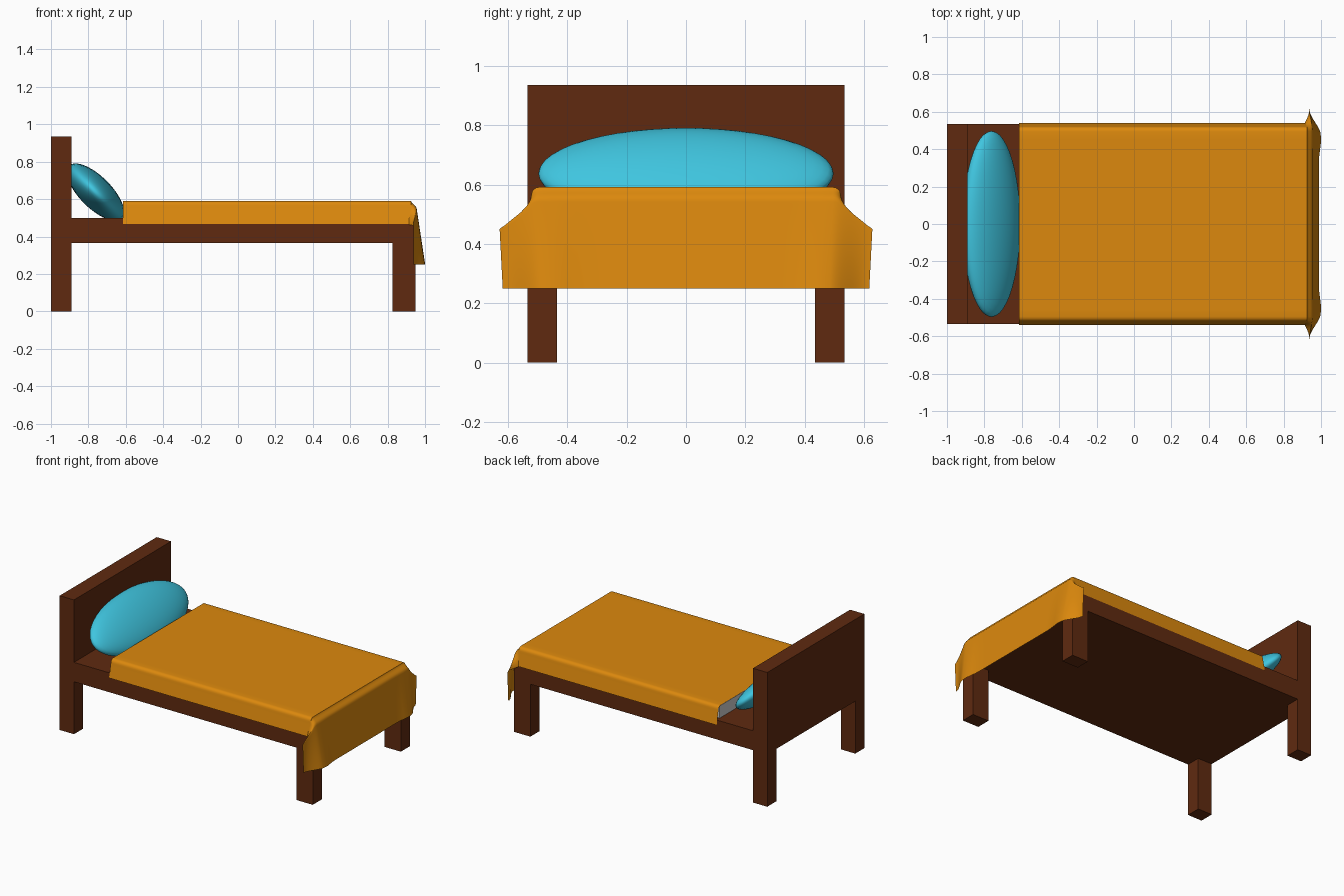
import bpy, math
from mathutils import Matrix

if "Cube" in bpy.data.objects:
    bpy.data.objects.remove(bpy.data.objects["Cube"])


def material(name, rgb):
    m = bpy.data.materials.new(name)
    m.diffuse_color = (*rgb, 1)
    m.use_nodes = True
    m.node_tree.nodes["Principled BSDF"].inputs["Base Color"].default_value = m.diffuse_color
    return m


WOOD = material("wood", (0.115, 0.023, 0.005))
ORANGE = material("orange cloth", (0.72, 0.25, 0.004))
BLUE = material("blue cloth", (0.05, 0.56, 0.74))


def box(name, x0, x1, y0, y1, z0, z1, mat=None):
    bpy.ops.mesh.primitive_cube_add(size=1)
    ob = bpy.context.object
    ob.name = name
    centre = Matrix.Translation(((x0 + x1) / 2, (y0 + y1) / 2, (z0 + z1) / 2))
    ob.data.transform(centre @ Matrix.Diagonal((x1 - x0, y1 - y0, z1 - z0, 1)))
    if mat:
        ob.data.materials.append(mat)
    return ob


def smoothstep(v):
    v = min(max(v, 0), 1)
    return v * v * (3 - 2 * v)


# wooden bedstead
W = 0.534
box("headboard", -1, -0.89, -W, W, 0.365, 0.935, WOOD)
box("bed_base", -0.89, 0.95, -W, W, 0.365, 0.50, WOOD)
for side, s in (("right", -1), ("left", 1)):
    y0, y1 = sorted((s * W, s * 0.435))
    box("head_leg_" + side, -1, -0.89, y0, y1, 0, 0.365, WOOD)
    box("foot_leg_" + side, 0.825, 0.95, y0, y1, 0, 0.365, WOOD)

# mattress
box("mattress", -0.61, 0.92, -0.5, 0.5, 0.50, 0.585)

# pillow: flattened ellipsoid leaning on the headboard
bpy.ops.mesh.primitive_uv_sphere_add(segments=48, ring_count=24, radius=1)
pillow = bpy.context.object
pillow.name = "pillow"
pillow.data.transform(Matrix.Translation((-0.762, 0, 0.637))
                      @ Matrix.Rotation(math.radians(45), 4, 'Y')
                      @ Matrix.Diagonal((0.2, 0.497, 0.085, 1)))
pillow.data.materials.append(BLUE)
bpy.ops.object.shade_smooth_by_angle(angle=math.radians(60))

# blanket: one sheet, folded down along the sides and hanging over the foot
TOP, HALF, FLAT, R = 0.591, 0.63, 0.495, 0.026
FOOT, HEM = 0.925, 0.25


def fold(t):
    """Cross-section of the sheet: distance from the middle -> (y, z)."""
    a, s = abs(t), math.copysign(1, t)
    d = a - FLAT
    if d <= 0:
        return t, TOP
    arc = R * math.pi / 2
    if d < arc:
        return s * (FLAT + R * math.sin(d / R)), TOP - R * (1 - math.cos(d / R))
    k = (d - arc) / (HALF - FLAT - arc)
    return s * (FLAT + R + 0.02 * k), TOP - R - (TOP - R - 0.468) * k


def flap(t, v):
    """Hanging part: v runs from the foot edge (0) to the hem (1)."""
    y, z = fold(t)
    out = max(0, (abs(t) - FLAT) / (HALF - FLAT))
    spread = smoothstep(v / 0.18)
    y += (t * (1 - 0.02 * v) - y) * spread
    z += (HEM - z) * v + 0.025 * out * spread * (1 - v)
    ripple = 0.012 * math.exp(-((abs(t) - 0.46) / 0.06) ** 2) * v
    x = FOOT + 0.024 * smoothstep(v / 0.12) + 0.04 * v + ripple
    x -= (0.012 + 0.04 * v) * smoothstep(out)
    return x, y, z


edge = [FLAT + (HALF - FLAT) * i / 14 for i in range(15)]
flat = [FLAT * (i / 12 - 1) for i in range(1, 24)]
ts = [-e for e in reversed(edge)] + flat + edge
verts = []
for i in range(17):
    x = -0.615 + (FOOT + 0.615) * i / 16
    verts += [(x, *fold(t)) for t in ts]
for i in range(1, 29):
    verts += [flap(t, (i / 28) ** 1.4) for t in ts]
n = len(ts)
faces = [(r * n + c, (r + 1) * n + c, (r + 1) * n + c + 1, r * n + c + 1)
         for r in range(len(verts) // n - 1) for c in range(n - 1)]
mesh = bpy.data.meshes.new("blanket")
mesh.from_pydata(verts, [], faces)
mesh.materials.append(ORANGE)
blanket = bpy.data.objects.new("blanket", mesh)
bpy.context.collection.objects.link(blanket)
bpy.ops.object.select_all(action='DESELECT')
blanket.select_set(True)
bpy.context.view_layer.objects.active = blanket
bpy.ops.object.shade_smooth_by_angle(angle=math.radians(60))
